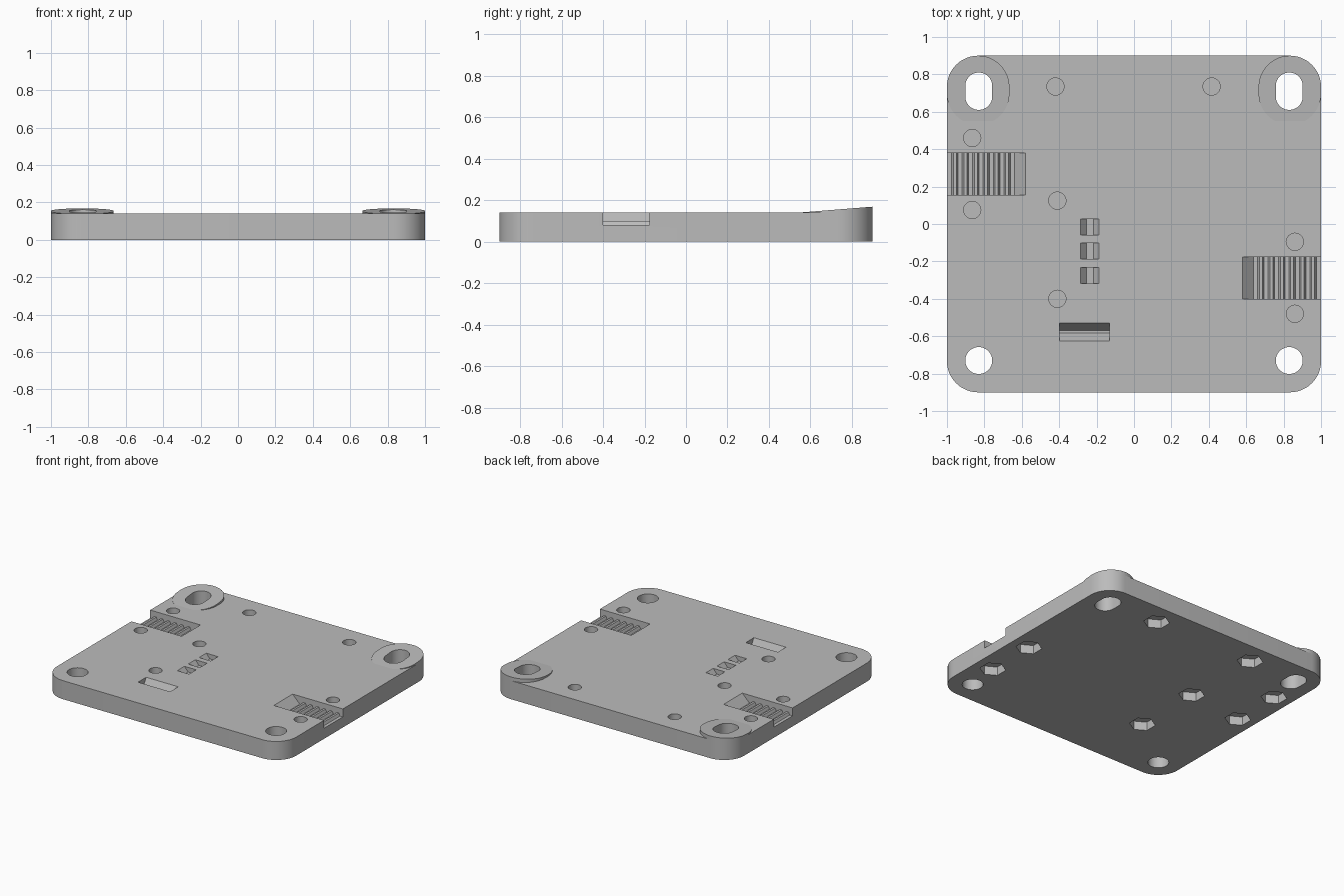
import bpy, bmesh
from math import sin, cos, pi
from mathutils import Vector

old = bpy.data.objects.get("Cube")
if old:
    bpy.data.objects.remove(old)

TOP = 0.14

grey = bpy.data.materials.new("grey plastic")
grey.use_nodes = True
colour = (0.5, 0.5, 0.5, 1)
grey.diffuse_color = colour
grey.node_tree.nodes["Principled BSDF"].inputs["Base Color"].default_value = colour


def prism(bm, outline, lo, hi, place):
    """Extrude a 2D outline from lo to hi; place(u, v, w) maps to 3D."""
    rings = [[bm.verts.new(place(u, v, w)) for u, v in outline] for w in (lo, hi)]
    bm.faces.new(rings[0])
    bm.faces.new(rings[1])
    n = len(outline)
    for i in range(n):
        j = (i + 1) % n
        bm.faces.new((rings[0][i], rings[0][j], rings[1][j], rings[1][i]))


def upright(u, v, w):
    return Vector((u, v, w))


def along_y(u, v, w):
    return Vector((u, w, v))


def along_x(u, v, w):
    return Vector((w, u, v))


def rounded(cx, cy, dx, dy, r, steps=12):
    """Rounded rectangle whose corner centres lie dx, dy from its middle."""
    pts = []
    for q, (sx, sy) in enumerate(((1, 1), (-1, 1), (-1, -1), (1, -1))):
        for i in range(steps + 1):
            a = (q + i / steps) * pi / 2
            p = (cx + sx * dx + r * cos(a), cy + sy * dy + r * sin(a))
            if not pts or (Vector(p) - Vector(pts[-1])).length > 1e-5:
                pts.append(p)
    if (Vector(pts[0]) - Vector(pts[-1])).length < 1e-5:
        pts.pop()
    return pts


def polygon(cx, cy, r, n):
    return [(cx + r * sin(2 * pi * i / n), cy + r * cos(2 * pi * i / n)) for i in range(n)]


def make(name, bm):
    bmesh.ops.recalc_face_normals(bm, faces=bm.faces)
    mesh = bpy.data.meshes.new(name)
    bm.to_mesh(mesh)
    bm.free()
    mesh.materials.append(grey)
    ob = bpy.data.objects.new(name, mesh)
    bpy.context.collection.objects.link(ob)
    return ob


# Base plate
bm = bmesh.new()
prism(bm, rounded(0, 0, 0.833, 0.733, 0.167), 0, TOP, upright)
parts = [make("base_plate", bm)]

# Sloped pads around the rear slots
for side, label in ((1, "left"), (-1, "right")):
    bm = bmesh.new()
    prism(bm, rounded(side * 0.833, 0.715, 0, 0.018, 0.167), 0.136, 0.2, upright)
    for v in bm.verts:
        if v.co.z > 0.15:
            v.co.z = TOP + 0.08 * (v.co.y - 0.55)
    parts.append(make(label + "_sloped_pad", bm))

# All recesses and holes gathered in one cutter
bm = bmesh.new()
for side in (1, -1):
    prism(bm, rounded(side * 0.83, -0.73, 0, 0, 0.072), -0.1, 0.3, upright)
    prism(bm, rounded(side * 0.83, 0.71, 0, 0.028, 0.072), -0.1, 0.3, upright)

# Screw holes above, hexagonal nut pockets below
screws = [(-0.42, 0.735), (0.415, 0.735), (-0.865, 0.46), (-0.865, 0.075),
          (-0.41, 0.125), (-0.41, -0.4), (0.86, -0.095), (0.86, -0.48)]
for x, y in screws:
    prism(bm, polygon(x, y, 0.046, 32), 0.075, 0.3, upright)
    prism(bm, polygon(x, y, 0.09, 6), -0.1, 0.065, upright)

# Ribbed cable channels opening on both sides
for side, mid in ((1, -0.288), (-1, 0.268)):
    profile = [(0.56, 0.16), (0.64, 0.08)]
    for i in range(6):
        x = 0.66 + 0.056 * i
        profile += [(x, 0.08), (x + 0.01, 0.1), (x + 0.026, 0.1), (x + 0.036, 0.08)]
    profile += [(1.1, 0.08), (1.1, 0.16)]
    prism(bm, [(side * x, z) for x, z in profile], mid - 0.112, mid + 0.112, along_y)


def trough(a, b, slope, depth):
    """Cross-section with sloped walls, reaching just above the top."""
    over = slope / depth * 0.02
    return [(a - over, TOP + 0.02), (a + slope, TOP - depth),
            (b - slope, TOP - depth), (b + over, TOP + 0.02)]


# Three small troughs and one long one
for y in (-0.015, -0.145, -0.275):
    prism(bm, trough(-0.285, -0.187, 0.03, 0.035), y - 0.043, y + 0.043, along_y)
prism(bm, trough(-0.625, -0.528, 0.042, 0.07), -0.398, -0.13, along_x)
cutter = make("recess_cutter", bm)
cutter.hide_render = True

for ob in parts:
    mod = ob.modifiers.new("recesses", "BOOLEAN")
    mod.operation = "DIFFERENCE"
    mod.solver = "EXACT"
    mod.object = cutter
bpy.context.view_layer.update()
graph = bpy.context.evaluated_depsgraph_get()
cut = [bpy.data.meshes.new_from_object(ob.evaluated_get(graph)) for ob in parts]
for ob, mesh in zip(parts, cut):
    ob.modifiers.clear()
    ob.data = mesh
bpy.data.objects.remove(cutter)

# Smooth curved walls, keep edges sharp
bpy.ops.object.select_all(action="DESELECT")
for ob in parts:
    ob.select_set(True)
bpy.context.view_layer.objects.active = parts[0]
bpy.ops.object.shade_smooth_by_angle(angle=0.4)
